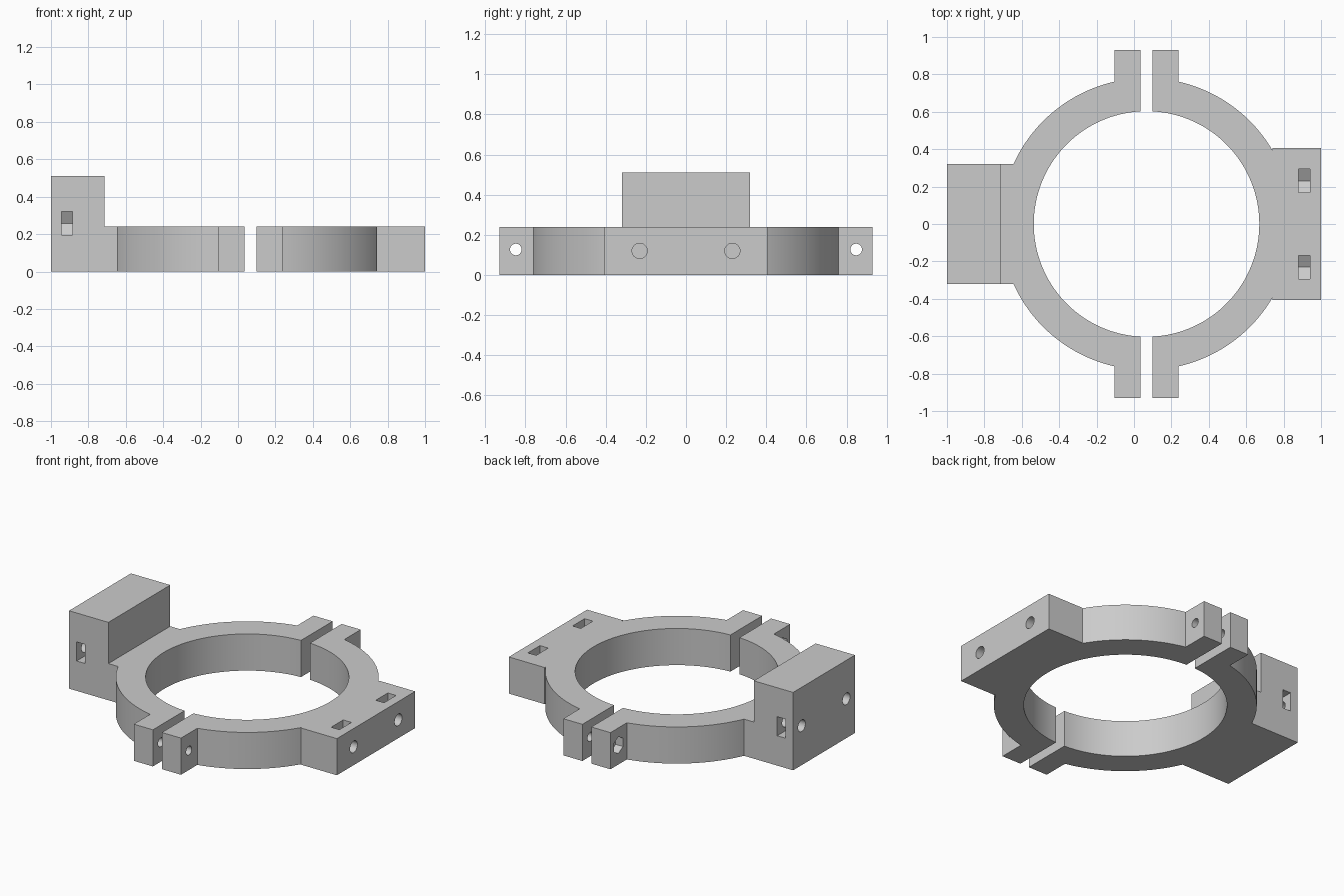
import bpy, bmesh
from math import sin, cos, asin, acos, pi, sqrt
from mathutils import Vector

cube = bpy.data.objects.get("Cube")
if cube:
    bpy.data.objects.remove(cube, do_unlink=True)

grey = bpy.data.materials.new("plain grey")
grey.use_nodes = True
colour = (0.6, 0.6, 0.6, 1)
grey.diffuse_color = colour
grey.node_tree.nodes["Principled BSDF"].inputs["Base Color"].default_value = colour

CX = 0.067                 # ring centre
R_IN, R_OUT = 0.603, 0.78
GAP, TAB, TAB_END = 0.0325, 0.171, 0.93
HEIGHT = 0.24
BOLT_Y = 0.231


def prism(name, points, direction):
    """Extrude a flat outline along a direction."""
    bm = bmesh.new()
    face = bm.faces.new([bm.verts.new(p) for p in points])
    new = bmesh.ops.extrude_face_region(bm, geom=[face])["geom"]
    bmesh.ops.translate(bm, vec=Vector(direction),
                        verts=[v for v in new if isinstance(v, bmesh.types.BMVert)])
    bmesh.ops.recalc_face_normals(bm, faces=bm.faces)
    mesh = bpy.data.meshes.new(name)
    bm.to_mesh(mesh)
    bm.free()
    obj = bpy.data.objects.new(name, mesh)
    bpy.context.collection.objects.link(obj)
    mesh.materials.append(grey)
    return obj


def rod(x0, x1, y, z, r, sides, turn=0.0):
    """Cutter running along x: round for bolts, six-sided for nuts."""
    ring = [(x0, y + r * cos(turn + 2 * pi * i / sides), z + r * sin(turn + 2 * pi * i / sides))
            for i in range(sides)]
    return prism("cutter", ring, (x1 - x0, 0, 0))


def combine(target, tool, operation):
    bpy.context.view_layer.objects.active = target
    mod = target.modifiers.new("combine", "BOOLEAN")
    mod.operation, mod.solver, mod.object = operation, "EXACT", tool
    bpy.ops.object.modifier_apply(modifier=mod.name)
    bpy.data.objects.remove(tool, do_unlink=True)


def arc(r, a0, a1, n):
    return [(r * cos(a0 + (a1 - a0) * i / n), r * sin(a0 + (a1 - a0) * i / n))
            for i in range(n + 1)]


def clamp_half(name, side, block_start, block_end, block_half):
    """Half ring with two bolt tabs and a mounting block."""
    a_in = acos(GAP / R_IN)
    a_block = asin(block_half / R_OUT) if block_start is None else acos(block_start / R_OUT)
    upper = [(GAP, TAB_END), (TAB, TAB_END)] + arc(R_OUT, acos(TAB / R_OUT), a_block, 24)
    if block_start is not None:
        upper.append((block_start, block_half))
    upper.append((block_end, block_half))
    lower = [(u, -v) for u, v in reversed(upper)]
    outline = arc(R_IN, -a_in, a_in, 64) + upper + lower
    return prism(name, [(CX + side * u, v, 0) for u, v in outline], (0, 0, HEIGHT))


def nut_outline(reach):
    """Slot with a pointed end that seats a hexagonal nut."""
    a = 0.0625
    r = 2 * a / sqrt(3)
    return [(reach, -a), (reach, a), (-r / 2, a), (-r, 0), (-r / 2, -a)]


left_half = clamp_half("left_clamp_half", 1, 0.673, 1 - CX, 0.405)
right_half = clamp_half("right_clamp_half", -1, None, 1 + CX, 0.32)

# Raised block on the right half
riser = prism("riser", [(x, y, 0.1) for x, y in
                        ((-1, -0.32), (-0.715, -0.32), (-0.715, 0.32), (-1, 0.32))], (0, 0, 0.41))
combine(right_half, riser, "UNION")

for s in (-1, 1):
    # Tab bolt holes and nut recesses
    for half in (left_half, right_half):
        combine(half, rod(-0.3, 0.4, s * 0.848, 0.127, 0.029, 32), "DIFFERENCE")
    combine(right_half, rod(-0.2, -0.05, s * 0.848, 0.127, 0.055, 6, pi / 2), "DIFFERENCE")

    # Blind bolt holes in the mounting blocks
    combine(left_half, rod(0.8, 1.1, s * BOLT_Y, 0.12, 0.038, 32), "DIFFERENCE")
    combine(right_half, rod(-1.1, -0.8, s * BOLT_Y, 0.258, 0.038, 32), "DIFFERENCE")

    # Nut slots: from the top on the left block, from the sides on the right
    top_slot = [(0.88, s * BOLT_Y + t, 0.12 + w) for w, t in nut_outline(0.2)]
    combine(left_half, prism("cutter", top_slot, (0.06, 0, 0)), "DIFFERENCE")
    side_slot = [(-0.945, s * (BOLT_Y + w), 0.258 + t) for w, t in nut_outline(0.2)]
    combine(right_half, prism("cutter", side_slot, (0.06, 0, 0)), "DIFFERENCE")

# Smooth curved walls, sharp edges
for half in (left_half, right_half):
    bpy.ops.object.select_all(action="DESELECT")
    half.select_set(True)
    bpy.context.view_layer.objects.active = half
    bpy.ops.object.shade_smooth_by_angle()
